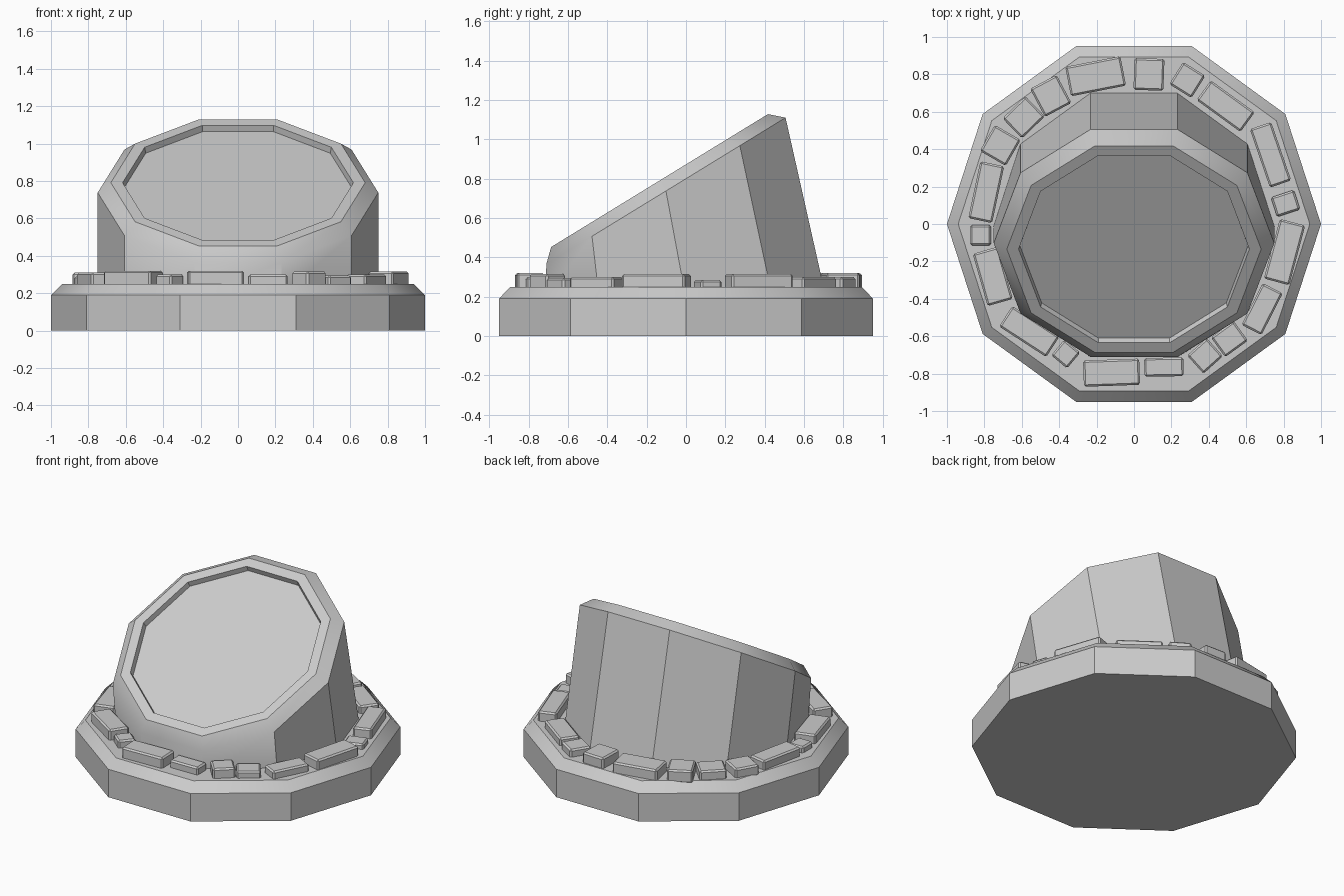
import bpy, bmesh, math
from mathutils import Matrix, Vector

if "Cube" in bpy.data.objects:
    bpy.data.objects.remove(bpy.data.objects["Cube"])

SIDES = 10


def finish(name, bm):
    bmesh.ops.recalc_face_normals(bm, faces=bm.faces)
    me = bpy.data.meshes.new(name)
    bm.to_mesh(me)
    bm.free()
    ob = bpy.data.objects.new(name, me)
    bpy.context.collection.objects.link(ob)
    bpy.ops.object.select_all(action='DESELECT')
    ob.select_set(True)
    bpy.context.view_layer.objects.active = ob
    bpy.ops.object.shade_smooth_by_angle(angle=math.radians(30))
    return ob


def loft(name, rings):
    """Skin ten-sided rings given as (radius, centre, tilt in degrees)."""
    bm = bmesh.new()
    loops = []
    for r, centre, tilt in rings:
        m = Matrix.Translation(centre) @ Matrix.Rotation(math.radians(tilt), 4, 'X')
        angles = [math.tau * i / SIDES for i in range(SIDES)]
        loops.append([bm.verts.new(m @ Vector((r * math.cos(a), r * math.sin(a), 0)))
                      for a in angles])
    for a, b in zip(loops, loops[1:]):
        for i in range(SIDES):
            j = (i + 1) % SIDES
            bm.faces.new((a[i], a[j], b[j], b[i]))
    bm.faces.new(loops[0][::-1])
    bm.faces.new(loops[-1])
    return finish(name, bm)


# Ten-sided base slab with chamfered top
loft("base", [(1, (0, 0, 0), 0), (1, (0, 0, 0.19), 0), (0.94, (0, 0, 0.25), 0)])

# Slanted pedestal with chamfered rim and recessed face
TILT = 31.5
top = Vector((0, -0.102, 0.738))
normal = Vector((0, -math.sin(math.radians(TILT)), math.cos(math.radians(TILT))))
loft("pedestal", [
    (0.75, (0, 0, 0.19), 0),
    (0.75, top, TILT),
    (0.68, top + normal * 0.062, TILT),
    (0.617, top + normal * 0.062, TILT),
    (0.61, top + normal * 0.027, TILT),
])

# Ring of loose stones: x, y, length, width, turn, top height
stones = [
    (-0.205, 0.79, 0.30, 0.16, 11, 0.32), (0.08, 0.80, 0.16, 0.17, -2, 0.32),
    (0.285, 0.77, 0.14, 0.14, -32, 0.30), (0.49, 0.63, 0.29, 0.13, -36, 0.30),
    (0.73, 0.37, 0.33, 0.12, -71, 0.315), (0.81, 0.11, 0.11, 0.13, -72, 0.285),
    (0.805, -0.15, 0.33, 0.14, 75, 0.315), (0.685, -0.455, 0.25, 0.12, 63, 0.30),
    (0.51, -0.615, 0.15, 0.13, 36, 0.295), (0.38, -0.705, 0.14, 0.13, 42, 0.315),
    (0.16, -0.765, 0.21, 0.10, 1, 0.30), (-0.12, -0.795, 0.30, 0.14, 2, 0.32),
    (-0.365, -0.695, 0.11, 0.11, -40, 0.30), (-0.56, -0.575, 0.30, 0.13, -33, 0.32),
    (-0.755, -0.28, 0.29, 0.14, -74, 0.31), (-0.82, -0.06, 0.11, 0.11, 90, 0.29),
    (-0.79, 0.17, 0.31, 0.13, 78, 0.31), (-0.715, 0.42, 0.16, 0.16, 60, 0.31),
    (-0.59, 0.57, 0.17, 0.15, 44, 0.31), (-0.445, 0.685, 0.16, 0.17, 28, 0.32),
]
for n, (x, y, length, width, turn, z) in enumerate(stones):
    low = 0.235
    bm = bmesh.new()
    bmesh.ops.create_cube(bm, size=1, matrix=(
        Matrix.Translation((x, y, (low + z) / 2))
        @ Matrix.Rotation(math.radians(turn), 4, 'Z')
        @ Matrix.Diagonal((length, width, z - low, 1))))
    bmesh.ops.bevel(bm, geom=bm.edges[:], offset=0.01, segments=1, affect='EDGES')
    finish(f"stone_{n + 1:02d}", bm)
